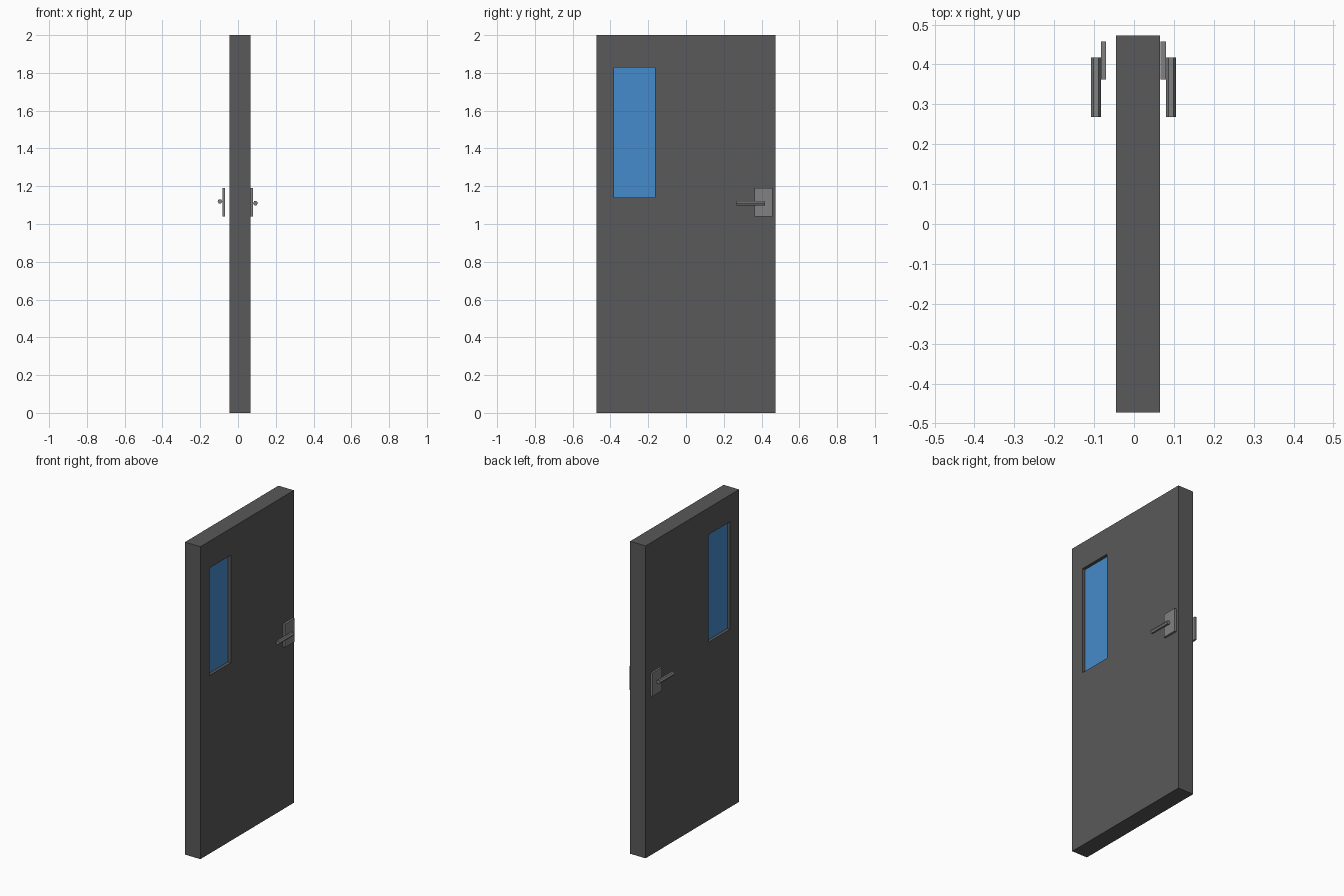
import bpy
import math

if "Cube" in bpy.data.objects:
    bpy.data.objects.remove(bpy.data.objects["Cube"])


def material(name, rgb):
    m = bpy.data.materials.new(name)
    m.diffuse_color = (*rgb, 1)
    m.use_nodes = True
    m.node_tree.nodes["Principled BSDF"].inputs["Base Color"].default_value = m.diffuse_color
    return m


def box(name, lo, hi, mat=None):
    bpy.ops.mesh.primitive_cube_add(
        size=1, location=[(a + b) / 2 for a, b in zip(lo, hi)])
    o = bpy.context.object
    o.name = name
    o.scale = [b - a for a, b in zip(lo, hi)]
    bpy.ops.object.transform_apply(location=False, rotation=False, scale=True)
    if mat:
        o.data.materials.append(mat)
    return o


dark = material("dark_paint", (0.1, 0.1, 0.1))
metal = material("metal", (0.22, 0.22, 0.22))
blue = material("blue_glass", (0.06, 0.26, 0.6))

# Door slab with a window opening cut through it
door = box("door_panel", (-0.045, -0.473, 0), (0.065, 0.473, 2), dark)
cutter = box("window_cutter", (-0.3, -0.382, 1.14), (0.3, -0.164, 1.828))
cut = door.modifiers.new("window_opening", 'BOOLEAN')
cut.object = cutter
cut.operation = 'DIFFERENCE'
cut.solver = 'EXACT'
bpy.context.view_layer.objects.active = door
bpy.ops.object.modifier_apply(modifier=cut.name)
bpy.data.objects.remove(cutter, do_unlink=True)

# Recessed window pane
box("window_glass", (-0.025, -0.382, 1.14), (0.045, -0.164, 1.828), blue)

# A backplate and a six-sided lever on each face
for side, x0, x1, z in (("left", -0.070, -0.083, 1.12),
                        ("right", 0.067, 0.080, 1.11)):
    box("backplate_" + side, (min(x0, x1), 0.362, 1.04),
        (max(x0, x1), 0.458, 1.19), metal)
    x = x1 + math.copysign(0.0125, x1)
    bpy.ops.mesh.primitive_cylinder_add(
        vertices=6, radius=0.0125, depth=0.149, location=(x, 0.3425, z),
        rotation=(math.pi / 2, 0, 0))
    lever = bpy.context.object
    lever.name = "lever_" + side
    # Turn the hexagon so its corners point along x
    lever.rotation_euler = (math.pi / 2, math.pi / 6, 0)
    lever.data.materials.append(metal)
